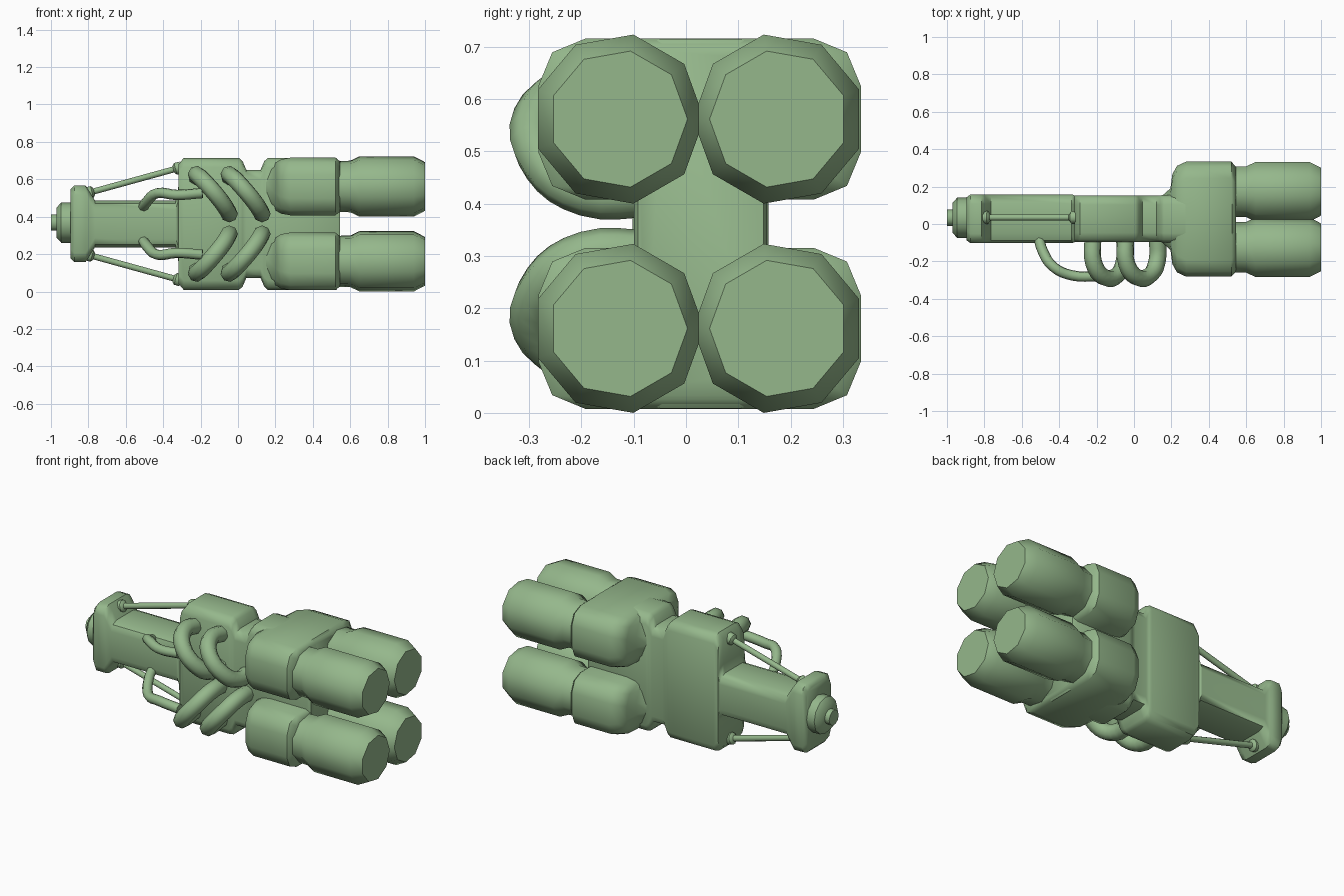
import bpy, bmesh
from math import sin, cos, pi, radians
from mathutils import Vector

cube = bpy.data.objects.get("Cube")
if cube:
    bpy.data.objects.remove(cube, do_unlink=True)

YC, ZC = 0.028, 0.3615   # long axis of the model
SPREAD = 0.2             # height of barrel axes above and below it

green = bpy.data.materials.new("soft_green")
green.use_nodes = True
color = (0.30, 0.475, 0.26, 1)
green.diffuse_color = color
green.node_tree.nodes["Principled BSDF"].inputs["Base Color"].default_value = color


def finish(obj, angle):
    bpy.ops.object.select_all(action='DESELECT')
    obj.select_set(True)
    bpy.context.view_layer.objects.active = obj
    if obj.type == 'CURVE':
        bpy.ops.object.convert(target='MESH')
        obj = bpy.context.object
    obj.data.materials.clear()
    obj.data.materials.append(green)
    bpy.ops.object.shade_smooth_by_angle(angle=radians(angle))


def loft(name, rings, angle=45):
    """Skin a list of equal-length rings and cap both ends."""
    bm = bmesh.new()
    loops = [[bm.verts.new(p) for p in ring] for ring in rings]
    n = len(loops[0])
    for a, b in zip(loops, loops[1:]):
        for i in range(n):
            j = (i + 1) % n
            bm.faces.new((a[i], a[j], b[j], b[i]))
    bm.faces.new(loops[0])
    bm.faces.new(loops[-1])
    bmesh.ops.recalc_face_normals(bm, faces=bm.faces)
    mesh = bpy.data.meshes.new(name)
    bm.to_mesh(mesh)
    bm.free()
    obj = bpy.data.objects.new(name, mesh)
    bpy.context.collection.objects.link(obj)
    finish(obj, angle)


def rounded_rect(x, y, z, hy, hz, r, steps=2):
    """Rounded rectangle across the x axis."""
    r = min(r, hy * 0.95, hz * 0.95)
    ring = []
    for q, (sy, sz) in enumerate(((1, 1), (-1, 1), (-1, -1), (1, -1))):
        for k in range(steps + 1):
            a = (q + k / steps) * pi / 2
            ring.append((x, y + sy * (hy - r) + r * cos(a), z + sz * (hz - r) + r * sin(a)))
    return ring


def turned(name, start, direction, profile, sides, facing=1):
    """Revolve (distance, radius) pairs around a line."""
    start, d = Vector(start), Vector(direction).normalized()
    u = Vector((0, 1, 0))
    w = d.cross(u)
    rings = []
    for t, r in profile:
        rings.append([start + d * t + u * (facing * r * cos(2 * pi * i / sides))
                      + w * (r * sin(2 * pi * i / sides)) for i in range(sides)])
    loft(name, rings)


def tube(name, points, radius):
    """Bent round tube through the points."""
    data = bpy.data.curves.new(name, 'CURVE')
    data.dimensions = '3D'
    data.bevel_depth = radius
    data.bevel_resolution = 2
    data.resolution_u = 4
    data.use_fill_caps = True
    spline = data.splines.new('BEZIER')
    spline.bezier_points.add(len(points) - 1)
    for bp, p in zip(spline.bezier_points, points):
        bp.co = p
        bp.handle_left_type = bp.handle_right_type = 'AUTO'
    obj = bpy.data.objects.new(name, data)
    bpy.context.collection.objects.link(obj)
    finish(obj, 50)


# Main body: end flange, neck, tall block, waist, rear web (x, half width, half height)
body = [(-0.895, 0.115, 0.185), (-0.875, 0.13, 0.205), (-0.815, 0.13, 0.205),
        (-0.795, 0.13, 0.175), (-0.765, 0.13, 0.125), (-0.335, 0.13, 0.125),
        (-0.32, 0.127, 0.17), (-0.317, 0.123, 0.32), (-0.29, 0.125, 0.353),
        (0.005, 0.125, 0.353), (0.025, 0.125, 0.335), (0.045, 0.125, 0.288),
        (0.12, 0.125, 0.288), (0.14, 0.125, 0.335), (0.16, 0.127, 0.353),
        (0.525, 0.127, 0.353), (0.545, 0.12, 0.33)]
loft("body", [rounded_rect(x, YC, ZC, hy, hz, 0.05) for x, hy, hz in body])

# Nose collar and nub at the narrow end
turned("nose_collar", (-0.97, YC + 0.005, ZC + 0.007), (1, 0, 0),
       [(0, 0.08), (0.025, 0.108), (0.09, 0.108)], 12)
turned("nose_nub", (-1, YC + 0.005, ZC + 0.007), (1, 0, 0), [(0, 0.045), (0.04, 0.045)], 10)

lobe = [(0.15, 0.125, 0.11), (0.195, 0.165, 0.125), (0.205, 0.24, 0.13),
        (0.23, 0.285, 0.145), (0.28, 0.308, 0.154), (0.52, 0.308, 0.154), (0.545, 0.28, 0.135)]
barrel = [(0, 0.138), (0.08, 0.14), (0.13, 0.164), (0.42, 0.164), (0.48, 0.132)]
hose = [(-0.05, -0.07, 0.058), (-0.05, -0.19, 0.06), (-0.085, -0.27, 0.115),
        (-0.16, -0.285, 0.205), (-0.215, -0.21, 0.26), (-0.22, -0.07, 0.25)]
thin_hose = [(-0.51, -0.07, 0.085), (-0.49, -0.14, 0.115), (-0.43, -0.23, 0.165),
             (-0.33, -0.275, 0.155), (-0.19, -0.28, 0.165)]

for level, s in (("upper", 1), ("lower", -1)):
    # Wide housing and its pair of nine-sided barrels
    zl = ZC + s * SPREAD
    loft(level + "_housing", [rounded_rect(x, 0.026, zl, hy, hz, 0.09) for x, hy, hz in lobe])
    for side, t in (("right", -1), ("left", 1)):
        turned(f"{level}_{side}_barrel", (0.52, 0.024 + t * 0.153, zl), (1, 0, 0), barrel, 9, -t)

    # Looped hoses on the front
    for i in range(2):
        tube(f"{level}_hose_{i + 1}",
             [(x + i * 0.175, y, ZC + s * z) for x, y, z in hose], 0.046)
    tube(level + "_thin_hose", [(x, y, ZC + s * z) for x, y, z in thin_hose], 0.028)

    # Slanted brace rod with a collar at each end
    a = Vector((-0.81, YC + 0.007, ZC + s * 0.163))
    b = Vector((-0.305, YC + 0.007, ZC + s * 0.302))
    d = b - a
    turned(level + "_rod", a, d, [(0, 0.017), (d.length, 0.017)], 10)
    collar = [(0, 0.034), (0.03, 0.034), (0.042, 0.02)]
    turned(level + "_rod_outer_collar", a, d, collar, 10)
    turned(level + "_rod_inner_collar", b, -d, collar, 10)
